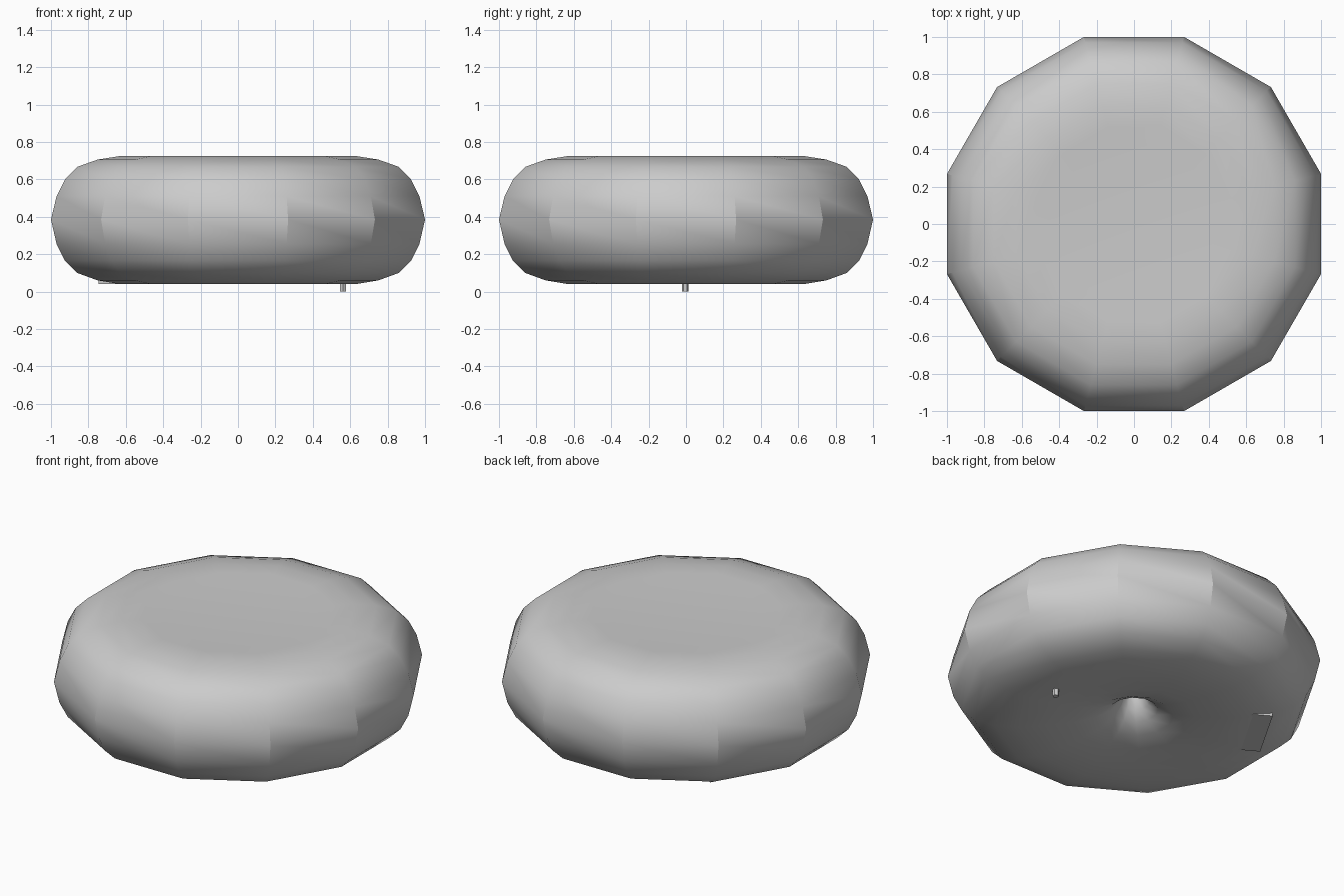
import bpy, bmesh, math

if "Cube" in bpy.data.objects:
    bpy.data.objects.remove(bpy.data.objects["Cube"])

SIDES = 12
COS = math.cos(math.pi / SIDES)


def finish(bm, name, smooth=None):
    bmesh.ops.recalc_face_normals(bm, faces=bm.faces)
    me = bpy.data.meshes.new(name)
    bm.to_mesh(me)
    bm.free()
    ob = bpy.data.objects.new(name, me)
    bpy.context.collection.objects.link(ob)
    if smooth:
        bpy.ops.object.select_all(action='DESELECT')
        ob.select_set(True)
        bpy.context.view_layer.objects.active = ob
        bpy.ops.object.shade_smooth_by_angle(angle=math.radians(smooth))
    return ob


# Cushion: a (flat-to-flat radius, z) profile swept round 12 sides
profile = [(0.42, 0.718), (0.52, 0.723), (0.63, 0.725), (0.75, 0.706), (0.86, 0.667),
           (0.925, 0.60), (0.97, 0.51), (1.0, 0.385), (0.97, 0.255),
           (0.925, 0.165), (0.86, 0.10), (0.75, 0.06), (0.63, 0.04),
           (0.48, 0.043), (0.33, 0.055), (0.21, 0.08), (0.13, 0.12),
           (0.085, 0.17), (0.055, 0.23), (0.04, 0.31)]
bm = bmesh.new()
rings = []
for r, z in profile:
    ring = []
    for i in range(SIDES):
        a = (i + 0.5) * 2 * math.pi / SIDES
        ring.append(bm.verts.new((r / COS * math.cos(a), r / COS * math.sin(a), z)))
    rings.append(ring)
for lo, hi in zip(rings, rings[1:]):
    for i in range(SIDES):
        j = (i + 1) % SIDES
        bm.faces.new((lo[i], lo[j], hi[j], hi[i]))
# close the top and the bottom dimple with fans
for ring, z in ((rings[0], 0.715), (rings[-1], 0.34)):
    c = bm.verts.new((0, 0, z))
    for i in range(SIDES):
        bm.faces.new((ring[i], ring[(i + 1) % SIDES], c))
finish(bm, "cushion", 29)

# Small peg under the cushion
bm = bmesh.new()
bmesh.ops.create_cone(bm, cap_ends=True, segments=6, radius1=0.018, radius2=0.018, depth=0.08)
bmesh.ops.translate(bm, verts=bm.verts, vec=(0.562, -0.004, 0.04))
finish(bm, "peg")

# Thin plate set into the underside
bm = bmesh.new()
bmesh.ops.create_cube(bm, size=1)
bmesh.ops.scale(bm, verts=bm.verts, vec=(0.15, 0.40, 0.04))
plate = finish(bm, "base_plate")
ang = math.radians(150)
plate.location = (0.67 * math.cos(ang), 0.67 * math.sin(ang), 0.061)
plate.rotation_euler[2] = ang
